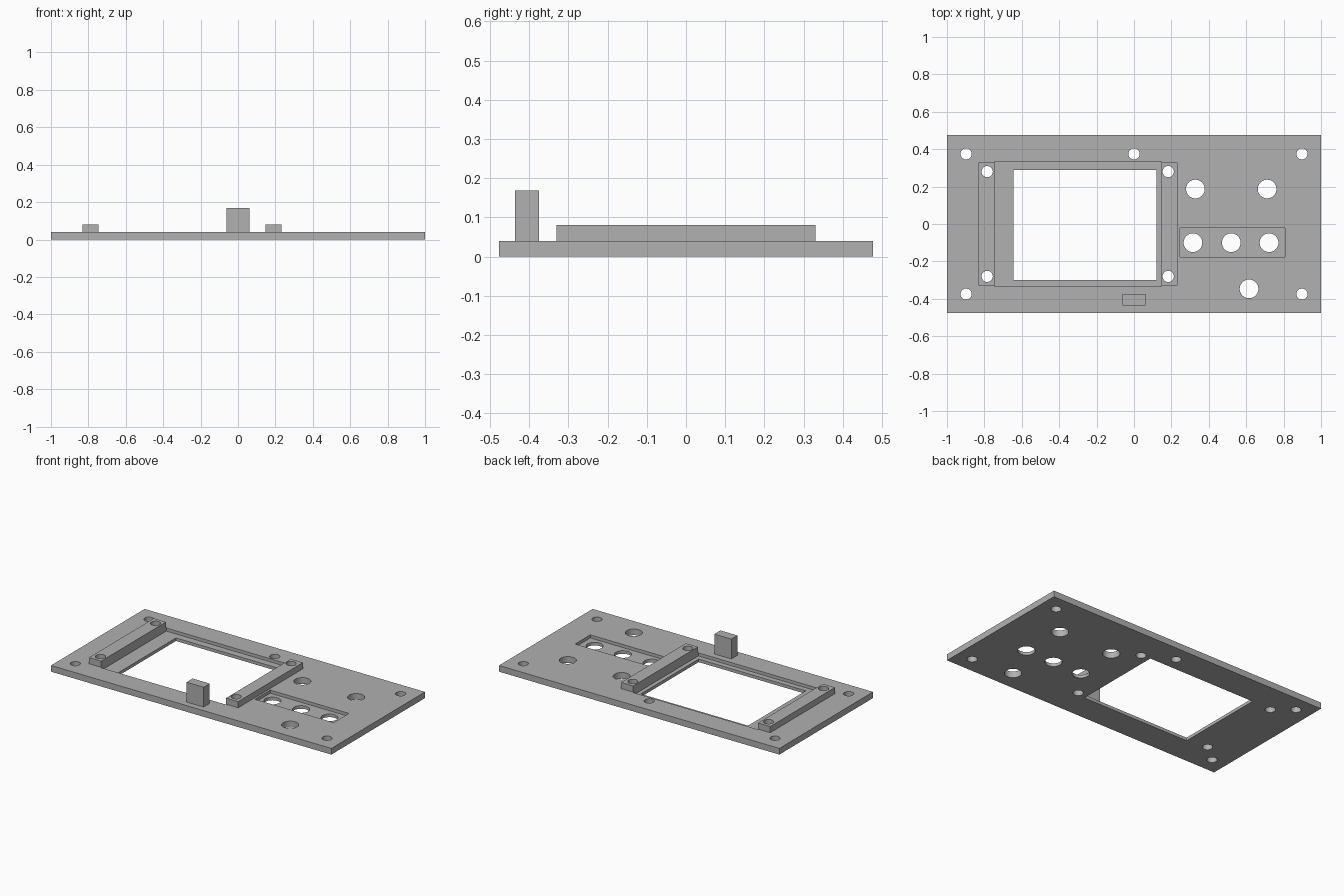
import bpy

default = bpy.data.objects.get("Cube")
if default:
    bpy.data.objects.remove(default, do_unlink=True)

# Single grey plastic
grey = bpy.data.materials.new("grey plastic")
grey.use_nodes = True
colour = (0.44, 0.44, 0.44, 1)
grey.diffuse_color = colour
grey.node_tree.nodes["Principled BSDF"].inputs["Base Color"].default_value = colour


def box(name, x, y, z):
    """Box from its (min, max) along each axis."""
    spans = (x, y, z)
    bpy.ops.mesh.primitive_cube_add(size=1, location=[sum(s) / 2 for s in spans])
    ob = bpy.context.object
    ob.name = name
    ob.scale = [s[1] - s[0] for s in spans]
    bpy.ops.object.transform_apply(location=True, rotation=True, scale=True)
    ob.data.materials.append(grey)
    return ob


def cut(target, cutter):
    """Subtract the cutter from the target, then discard it."""
    cutter.hide_render = True
    mod = target.modifiers.new("cut", "BOOLEAN")
    mod.operation = "DIFFERENCE"
    mod.solver = "EXACT"
    mod.object = cutter
    bpy.context.view_layer.objects.active = target
    bpy.ops.object.modifier_apply(modifier=mod.name)
    bpy.data.objects.remove(cutter, do_unlink=True)


def drill(target, points, radius):
    for x, y in points:
        bpy.ops.mesh.primitive_cylinder_add(vertices=40, radius=radius, depth=1, location=(x, y, 0))
        bpy.context.object.data.materials.append(grey)
        cut(target, bpy.context.object)


THICK = 0.04
POCKET = (0.02, 0.2)
THROUGH = (-0.2, 0.2)

# Panel with the screen and button pockets and the screen window
panel = box("panel", (-1, 1), (-0.477, 0.477), (0, THICK))
cut(panel, box("screen_pocket", (-0.745, 0.146), (-0.334, 0.334), POCKET))
cut(panel, box("button_pocket", (0.245, 0.806), (-0.176, -0.021), POCKET))
cut(panel, box("window", (-0.645, 0.12), (-0.3, 0.289), THROUGH))

# Holes
rail_holes = [(x, y) for x in (-0.785, 0.183) for y in (-0.28, 0.28)]
mount_holes = [(x, y) for x in (-0.898, 0.898) for y in (-0.375, 0.375)] + [(0, 0.375)]
control_holes = [(0.315, -0.1), (0.52, -0.1), (0.722, -0.1),
                 (0.328, 0.187), (0.712, 0.187), (0.615, -0.347)]
drill(panel, mount_holes + rail_holes, 0.03)
drill(panel, control_holes, 0.05)

# Screen rails
left_rail = box("left_rail", (0.146, 0.232), (-0.33, 0.33), (THICK, 0.08))
right_rail = box("right_rail", (-0.832, -0.745), (-0.33, 0.33), (THICK, 0.08))
drill(right_rail, rail_holes[:2], 0.03)
drill(left_rail, rail_holes[2:], 0.03)

# Support post
post = box("support_post", (-0.061, 0.061), (-0.437, -0.375), (THICK, 0.168))

# Smooth hole walls, sharp edges
for ob in (panel, left_rail, right_rail):
    bpy.ops.object.select_all(action="DESELECT")
    ob.select_set(True)
    bpy.context.view_layer.objects.active = ob
    bpy.ops.object.shade_smooth_by_angle()
